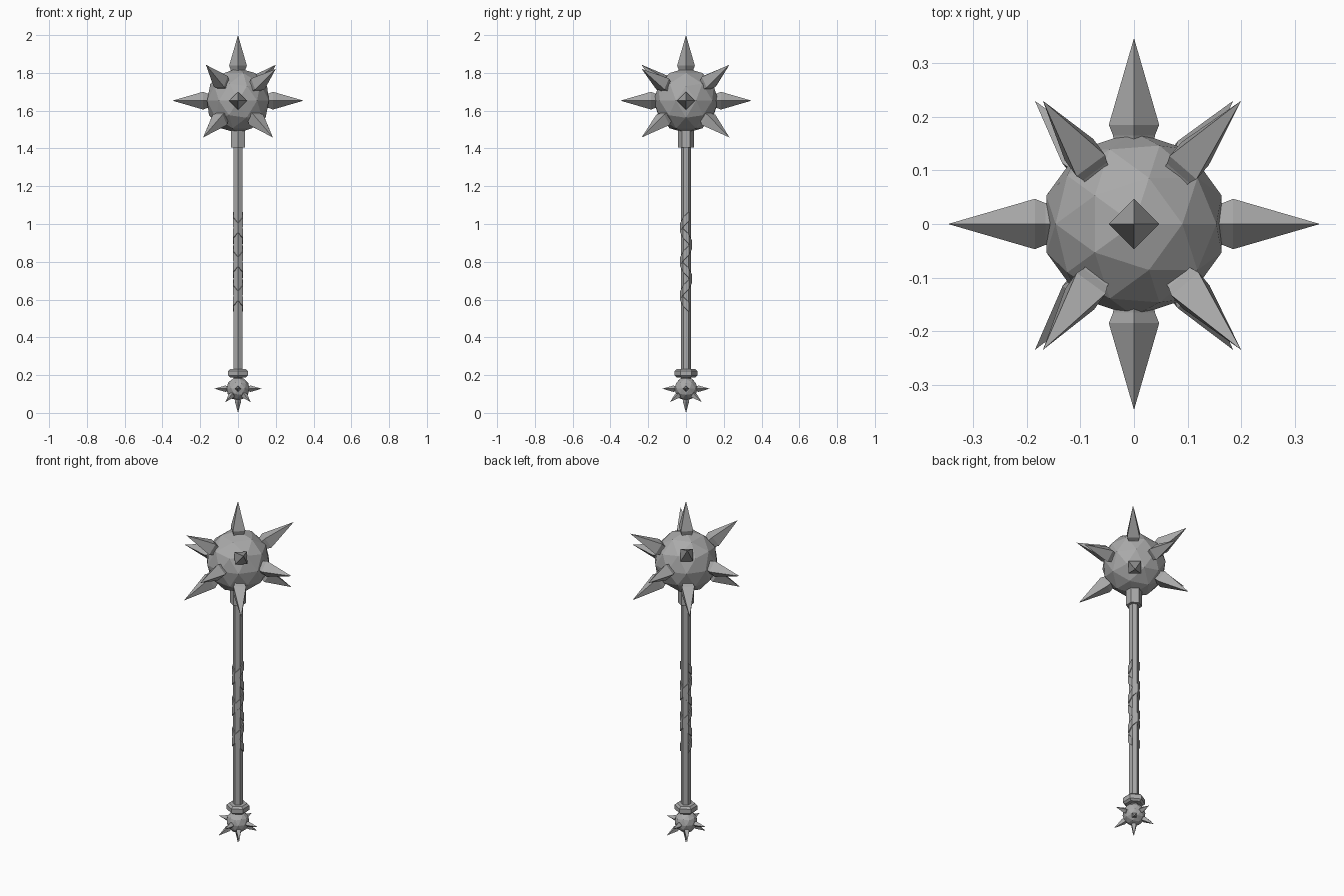
import bpy, bmesh, math
from mathutils import Vector, Matrix

cube = bpy.data.objects.get("Cube")
if cube:
    bpy.data.objects.remove(cube, do_unlink=True)

steel = bpy.data.materials.new("grey steel")
steel.use_nodes = True
GREY = (0.4, 0.4, 0.4, 1)
steel.diffuse_color = GREY
steel.node_tree.nodes["Principled BSDF"].inputs["Base Color"].default_value = GREY


def finish(bm, name):
    bmesh.ops.recalc_face_normals(bm, faces=bm.faces)
    mesh = bpy.data.meshes.new(name)
    bm.to_mesh(mesh)
    bm.free()
    mesh.materials.append(steel)
    obj = bpy.data.objects.new(name, mesh)
    bpy.context.collection.objects.link(obj)
    return obj


def lathe(bm, profile, sides, turn, matrix=Matrix()):
    """Stack rings of (radius, height); a zero radius makes a point."""
    rings = []
    for r, z in profile:
        if r == 0:
            rings.append([bm.verts.new(matrix @ Vector((0, 0, z)))] * sides)
            continue
        angles = [turn + math.tau * i / sides for i in range(sides)]
        rings.append([bm.verts.new(matrix @ Vector((r * math.cos(a), r * math.sin(a), z)))
                      for a in angles])
    for low, high in zip(rings, rings[1:]):
        for i in range(sides):
            j = (i + 1) % sides
            quad = [low[i], low[j], high[j], high[i]]
            bm.faces.new(list(dict.fromkeys(quad)))
    bm.faces.new(rings[0][::-1])
    if profile[-1][0] > 0:
        bm.faces.new(rings[-1])


def hex_part(name, profile):
    bm = bmesh.new()
    lathe(bm, profile, 6, math.pi / 2)
    finish(bm, name)


def ball(name, z, radius):
    bm = bmesh.new()
    bmesh.ops.create_icosphere(bm, subdivisions=2, radius=radius)
    bmesh.ops.translate(bm, verts=bm.verts, vec=(0, 0, z))
    finish(bm, name)


def spikes(name, z, scale, tips):
    """Four-sided spikes with a flared foot, pointing from the ball centre."""
    bm = bmesh.new()
    for tip in tips:
        d = Vector(tip)
        length = d.length
        d.normalize()
        # Straight spikes stand on a diamond, slanted ones on a level square
        slanted = abs(d.x) > 0.1 and abs(d.y) > 0.1
        side = Vector((0, 0, 1)).cross(d)
        side = side.normalized() if side.length > 0.01 else Vector((1, 0, 0))
        up = d.cross(side)
        matrix = Matrix((side, up, d)).transposed().to_4x4()
        matrix = Matrix.Translation((0, 0, z)) @ matrix @ Matrix.Scale(scale, 4)
        profile = [(0.036, 0.14), (0.039, 0.165), (0.047, 0.185), (0, length)]
        lathe(bm, profile, 4, math.pi / 4 if slanted else 0, matrix)
    finish(bm, name)


# Spiked head
R = 0.347
sides = [(R, 0, 0), (-R, 0, 0), (0, R, 0), (0, -R, 0)]
upper = [(-0.17, -0.235, 0.19), (0.2, -0.235, 0.168),
         (-0.17, 0.23, 0.19), (0.2, 0.23, 0.19)]
lower = [(x, y, -0.195) for x in (-0.185, 0.185) for y in (-0.235, 0.23)]
ball("head_ball", 1.653, 0.172)
spikes("head_spikes", 1.653, 1, sides + upper + lower + [(0, 0, R)])

# Shaft, neck socket and lower collar
hex_part("shaft", [(0.026, 0.18), (0.026, 1.45)])
hex_part("neck_socket", [(0.043, 1.405), (0.043, 1.53)])
hex_part("lower_collar", [(0.048, 0.187), (0.06, 0.197), (0.06, 0.222), (0.048, 0.233)])

# Spiked pommel
ball("pommel_ball", 0.128, 0.062)
spikes("pommel_spikes", 0.128, 0.36, sides + lower + [(0, 0, -0.355)])


# Crossed grip straps, folded around the six shaft edges
def strap(name, direction, outer):
    bm = bmesh.new()
    previous = None
    for i in range(17):
        a = -math.pi / 2 + direction * math.pi / 3 * (i - 2)
        z = 0.56 + 0.03 * i
        ring = [bm.verts.new((r * math.cos(a), r * math.sin(a), z + h))
                for r, h in ((0.024, -0.024), (outer, -0.024), (outer, 0.024), (0.024, 0.024))]
        if previous:
            for k in range(4):
                n = (k + 1) % 4
                bm.faces.new((previous[k], previous[n], ring[n], ring[k]))
        else:
            bm.faces.new(ring)
        previous = ring
    bm.faces.new(previous[::-1])
    finish(bm, name)


strap("grip_strap_left", -1, 0.031)
strap("grip_strap_right", 1, 0.0315)
